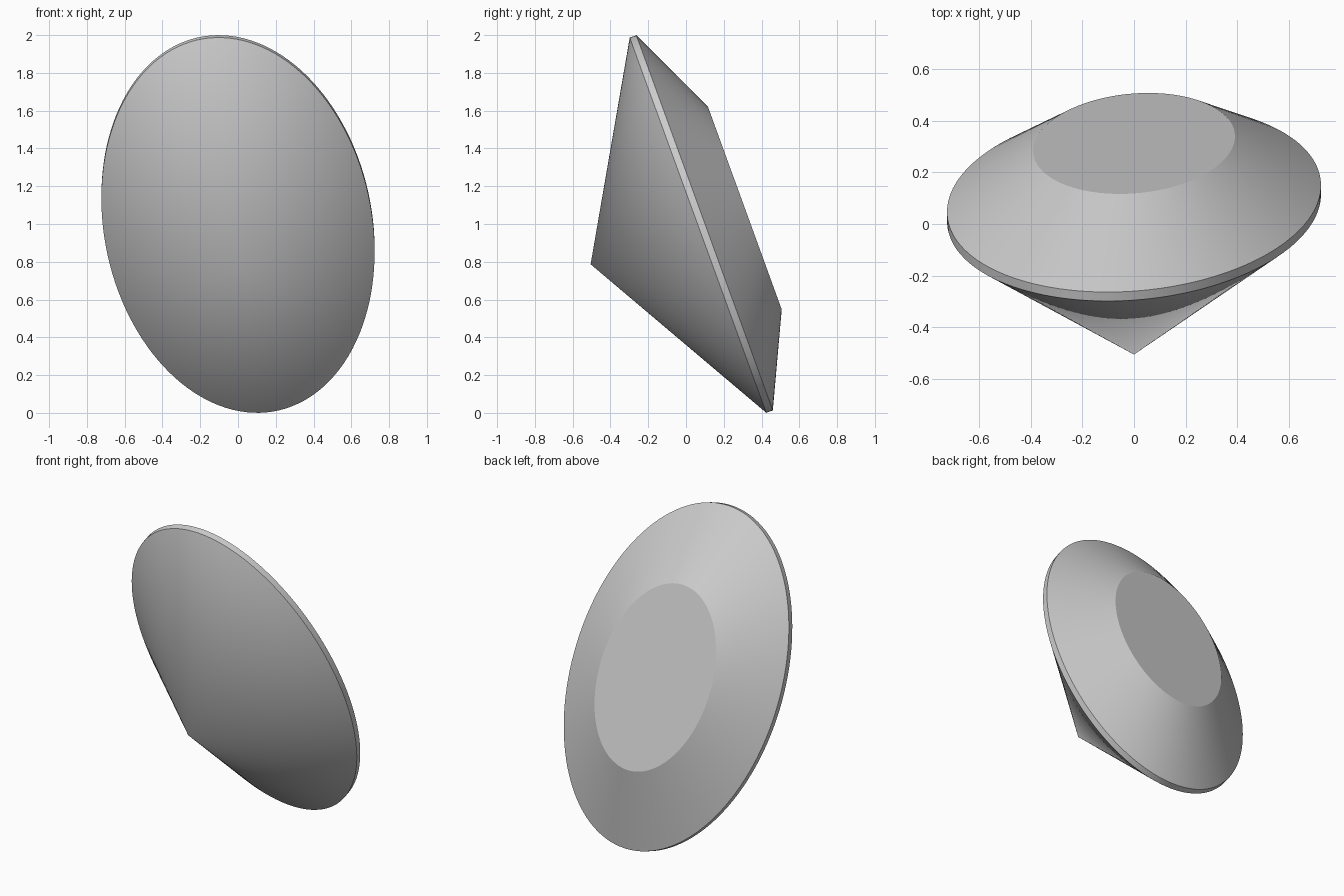
import bpy, bmesh
from math import sin, cos, pi, radians
from mathutils import Matrix

if "Cube" in bpy.data.objects:
    bpy.data.objects.remove(bpy.data.objects["Cube"])

SIDES = 128
HALF_W, HALF_L = 0.71, 1.066          # semi-axes of the girdle ellipse
# (relative radius, height along the gem axis): table, upper and lower girdle edge
PROFILE = [(0.54, -0.264), (1.0, -0.037), (1.0, 0.0)]
POINT_HEIGHT = 0.605

bm = bmesh.new()

# Elliptical rings
rings = []
for r, h in PROFILE:
    rings.append([bm.verts.new((HALF_W * r * cos(2 * pi * i / SIDES),
                                HALF_L * r * sin(2 * pi * i / SIDES), h))
                  for i in range(SIDES)])

# Flat table, crown and girdle band
bm.faces.new(rings[0])
for a, b in zip(rings, rings[1:]):
    for i in range(SIDES):
        j = (i + 1) % SIDES
        bm.faces.new((a[i], a[j], b[j], b[i]))

# Pointed pavilion
tip = bm.verts.new((0, 0, POINT_HEIGHT))
for i in range(SIDES):
    bm.faces.new((rings[-1][i], rings[-1][(i + 1) % SIDES], tip))

# Lean the gem back, point to the front, with a slight twist
bm.transform(Matrix.Translation((0, 0.0635, 0.9937))
             @ Matrix.Rotation(radians(110), 4, 'X')
             @ Matrix.Rotation(radians(10), 4, 'Z'))
bmesh.ops.recalc_face_normals(bm, faces=bm.faces)

mesh = bpy.data.meshes.new("oval_gem")
bm.to_mesh(mesh)
bm.free()
gem = bpy.data.objects.new("oval_gem", mesh)
bpy.context.collection.objects.link(gem)

# Smooth around, sharp at the girdle and table edges
bpy.context.view_layer.objects.active = gem
gem.select_set(True)
bpy.ops.object.shade_smooth_by_angle(angle=radians(18))
